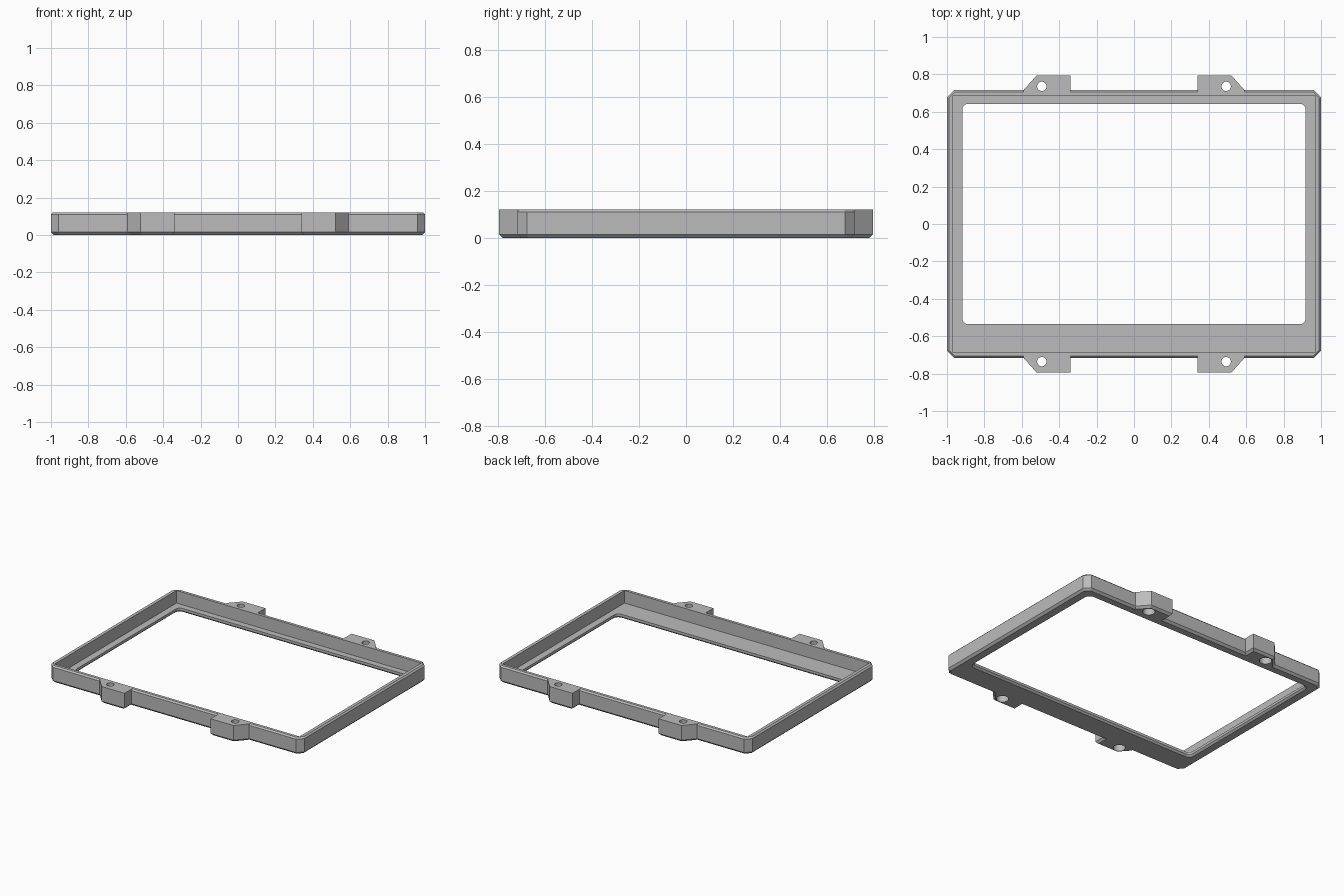
import bpy, bmesh, math
from mathutils import Vector

cube = bpy.data.objects.get("Cube")
if cube:
    bpy.data.objects.remove(cube, do_unlink=True)

HEIGHT = 0.12
HX, HY = 1.0, 0.717
FLOOR = 0.03
BEVEL = 0.015

grey = bpy.data.materials.new("plain_grey")
grey.use_nodes = True
grey.diffuse_color = (0.5, 0.5, 0.5, 1)
grey.node_tree.nodes["Principled BSDF"].inputs["Base Color"].default_value = (0.5, 0.5, 0.5, 1)


def inset(points, d):
    """Move each side of a convex counter-clockwise outline inward by d."""
    result = []
    for i, p in enumerate(points):
        p = Vector(p)
        a = (p - Vector(points[i - 1])).normalized()
        b = (Vector(points[(i + 1) % len(points)]) - p).normalized()
        na, nb = Vector((-a.y, a.x)), Vector((-b.y, b.x))
        result.append(p + (na + nb) * d / (1 + na.dot(nb)))
    return result


def loft(name, outline, levels):
    """Solid through (z, inset) levels of one outline."""
    bm = bmesh.new()
    rings = [[bm.verts.new((x, y, z)) for x, y in inset(outline, d)] for z, d in levels]
    bm.faces.new(rings[0][::-1])
    bm.faces.new(rings[-1])
    n = len(outline)
    for low, high in zip(rings, rings[1:]):
        for i in range(n):
            j = (i + 1) % n
            bm.faces.new((low[i], low[j], high[j], high[i]))
    bmesh.ops.recalc_face_normals(bm, faces=bm.faces)
    mesh = bpy.data.meshes.new(name)
    bm.to_mesh(mesh)
    bm.free()
    mesh.materials.append(grey)
    obj = bpy.data.objects.new(name, mesh)
    bpy.context.collection.objects.link(obj)
    return obj


def combine(target, other, operation):
    mod = target.modifiers.new(operation.lower(), 'BOOLEAN')
    mod.operation, mod.solver, mod.object = operation, 'EXACT', other
    bpy.context.view_layer.objects.active = target
    bpy.ops.object.modifier_apply(modifier=mod.name)
    bpy.data.objects.remove(other, do_unlink=True)


def rectangle(x0, x1, y0, y1):
    return [(x0, y0), (x1, y0), (x1, y1), (x0, y1)]


def circle(cx, cy, r, n=24):
    return [(cx + r * math.cos(t * math.tau / n), cy + r * math.sin(t * math.tau / n)) for t in range(n)]


def rounded_rectangle(x0, x1, y0, y1, r, steps=6):
    centres = [(x1 - r, y1 - r), (x0 + r, y1 - r), (x0 + r, y0 + r), (x1 - r, y0 + r)]
    points = []
    for k, (cx, cy) in enumerate(centres):
        for s in range(steps + 1):
            a = (k + s / steps) * math.pi / 2
            points.append((cx + r * math.cos(a), cy + r * math.sin(a)))
    return points


# Outer body with cut corners and bevelled rims
c = 0.04
body_outline = [(HX - c, -HY), (HX, c - HY), (HX, HY - c), (HX - c, HY),
                (c - HX, HY), (-HX, HY - c), (-HX, c - HY), (c - HX, -HY)]
frame = loft("screen_frame", body_outline,
             [(0, BEVEL), (BEVEL, 0), (HEIGHT - 0.01, 0), (HEIGHT, 0.01)])

# Four mounting tabs, mirrored in x and y
tab = [(0.34, 0.6), (0.59, 0.6), (0.59, HY), (0.52, 0.795), (0.34, 0.795)]
for sx in (-1, 1):
    for sy in (-1, 1):
        outline = [(x * sx, y * sy) for x, y in tab]
        if sx * sy < 0:
            outline.reverse()
        part = loft("mounting_tab", outline, [(0, BEVEL), (BEVEL, 0), (HEIGHT, 0)])
        combine(frame, part, 'UNION')

# Recess that leaves a thin floor
recess = loft("recess_cutter", rectangle(-0.967, 0.967, -0.687, 0.687), [(FLOOR, 0), (0.3, 0)])
combine(frame, recess, 'DIFFERENCE')

# Rounded window, flared on the underside
window = loft("window_cutter", rounded_rectangle(-0.918, 0.918, -0.535, 0.642, 0.03),
              [(-0.01, -0.022), (0.012, 0), (0.2, 0)])
combine(frame, window, 'DIFFERENCE')

# Screw holes with wider bores from below
for sx in (-1, 1):
    for sy in (-1, 1):
        for radius, low, high in ((0.025, -0.1, 0.3), (0.04, -0.1, 0.07)):
            hole = loft("hole_cutter", circle(sx * 0.493, sy * 0.736, radius), [(low, 0), (high, 0)])
            combine(frame, hole, 'DIFFERENCE')

# Flat faces, with only the small round walls smoothed
bpy.ops.object.select_all(action='DESELECT')
frame.select_set(True)
bpy.context.view_layer.objects.active = frame
bpy.ops.object.shade_smooth_by_angle(angle=math.radians(20))
